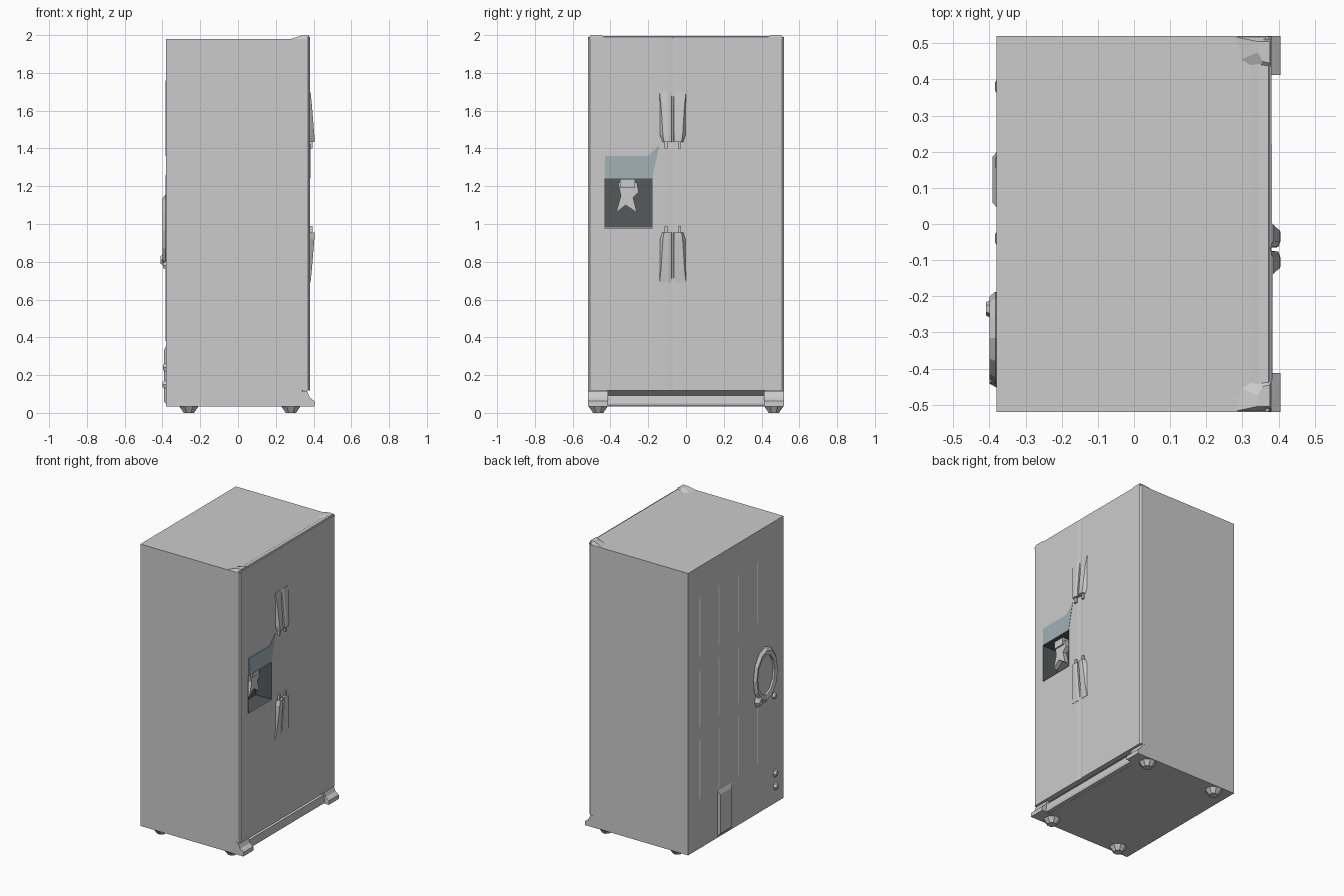
import bpy, bmesh, math

if "Cube" in bpy.data.objects:
    bpy.data.objects.remove(bpy.data.objects["Cube"])


def material(name, rgb):
    m = bpy.data.materials.new(name)
    m.diffuse_color = (*rgb, 1)
    m.use_nodes = True
    m.node_tree.nodes["Principled BSDF"].inputs["Base Color"].default_value = m.diffuse_color
    return m


DARK = material("dark_plastic", (0.09, 0.10, 0.105))
TEAL = material("panel_tint", (0.36, 0.44, 0.46))


def loft(name, loops, mat=None, cap_end=True):
    """Skin a stack of equal-length 3D loops and cap the ends."""
    bm = bmesh.new()
    rings = [[bm.verts.new(p) for p in loop] for loop in loops]
    n = len(rings[0])
    for a, b in zip(rings, rings[1:]):
        for i in range(n):
            bm.faces.new((a[i], a[(i + 1) % n], b[(i + 1) % n], b[i]))
    bm.faces.new(rings[0])
    if cap_end:
        bm.faces.new(rings[-1])
    bmesh.ops.recalc_face_normals(bm, faces=bm.faces)
    me = bpy.data.meshes.new(name)
    bm.to_mesh(me)
    bm.free()
    ob = bpy.data.objects.new(name, me)
    bpy.context.collection.objects.link(ob)
    if mat:
        me.materials.append(mat)
    return ob


def prism(name, pts, axis, a, b, mat=None, cap_end=True):
    """Extrude a 2D outline along an axis (0 = x, 1 = y, 2 = z)."""
    def loop(v):
        return [(*p[:axis], v, *p[axis:]) for p in pts]
    return loft(name, [loop(a), loop(b)], mat, cap_end)


def rect(u0, u1, v0, v1):
    return [(u0, v0), (u1, v0), (u1, v1), (u0, v1)]


def box(name, x0, x1, y0, y1, z0, z1, mat=None, cap_end=True):
    return prism(name, rect(y0, y1, z0, z1), 0, x0, x1, mat, cap_end)


# Cabinet with a setback under the doors
cabinet = prism("cabinet", [(-.38, .035), (.34, .035), (.34, .118), (.364, .118),
                            (.364, 1.98), (-.38, 1.98)], 1, -.52, .52)

# Two doors meeting at a shallow V seam
SEAM = -.07
left_door = prism("left_door", [(.364, -.52), (.371, -.519), (.38, -.508), (.382, -.10),
                                (.379, SEAM), (.364, SEAM)], 2, .118, 1.99)
right_door = prism("right_door", [(.364, SEAM), (.379, SEAM), (.382, -.04),
                                  (.38, .508), (.371, .519), (.364, .52)], 2, .118, 1.99)

# Dispenser recess cut through door and cabinet, with a dark liner
cutter = box("recess_cutter", .26, .5, -.432, -.178, .98, 1.24)
cutter.hide_render = True
cutter.hide_viewport = False
cutter.display_type = 'WIRE'
for ob in (cabinet, left_door):
    mod = ob.modifiers.new("recess", 'BOOLEAN')
    mod.object = cutter
    mod.operation = 'DIFFERENCE'
    mod.solver = 'EXACT'
box("dispenser_liner", .262, .382, -.43, -.18, .982, 1.238, DARK, cap_end=False)
prism("dispenser_lever", [(-.36, 1.22), (-.345, 1.15), (-.37, 1.06), (-.32, 1.10),
                          (-.26, 1.06), (-.28, 1.14), (-.25, 1.17), (-.26, 1.22)], 0, .315, .345)
box("dispenser_spout", .29, .355, -.35, -.27, 1.19, 1.238)
prism("control_panel", [(-.43, 1.24), (-.18, 1.24), (-.14, 1.42), (-.20, 1.36), (-.43, 1.36)],
      0, .375, .3835, TEAL)

# Handles: tapered wedges either side of the seam, mirrored top to bottom
for row in ("upper", "lower"):
    for side, s in (("left", -1), ("right", 1)):
        sections = []
        for z, w0, w1, x in ((1.70, .074, .070, .384), (1.63, .072, .062, .391),
                             (1.47, .072, .052, .404), (1.435, .058, .046, .405)):
            z = z if row == "upper" else 2.39 - z
            sections.append([(.376, SEAM + s * .004, z), (x - .006, SEAM + s * .006, z),
                             (x, SEAM + s * .022, z), (x, SEAM + s * w1, z),
                             (.376, SEAM + s * w0, z)])
        loft(f"{row}_{side}_handle", sections)
        za, zb = (1.40, 1.44) if row == "upper" else (.95, .99)
        y = SEAM + s * .035
        box(f"{row}_{side}_handle_tip", .378, .394, y - .008, y + .008, za, zb)

# Top trim strip and hinge covers
prism("top_trim", [(.322, 1.979), (.345, 1.991), (.372, 1.994), (.38, 1.985), (.364, 1.979)],
      1, -.51, .51)
for side, s in (("left", -1), ("right", 1)):
    low = [(.278, .518), (.295, .455), (.345, .425), (.38, .425), (.38, .518)]
    top = [(.340, .505), (.343, .475), (.355, .45), (.376, .445), (.376, .505)]
    loft(f"{side}_hinge_cover", [[(x, s * y, 1.979) for x, y in low],
                                 [(x, s * y, 2.0) for x, y in top]])

# Kick plate with dark gap, and front corner brackets
prism("kick_plate", [(.335, .036), (.368, .036), (.372, .05), (.366, .092), (.335, .092)],
      1, -.42, .42)
box("kick_gap", .335, .345, -.42, .42, .09, .119, DARK)
for side, s in (("left", -1), ("right", 1)):
    prism(f"{side}_corner_bracket", [(.30, .034), (.405, .034), (.405, .062), (.38, .082),
                                     (.365, .117), (.33, .117)], 1,
          *sorted((s * .412, s * .52)))

# Four tapered octagonal feet
for row, cx in (("back", -.26), ("front", .28)):
    for side, cy in (("left", -.465), ("right", .465)):
        loft(f"{row}_{side}_foot",
             [[(cx + r * math.cos((i + .5) * math.pi / 4), cy + r * math.sin((i + .5) * math.pi / 4), z)
               for i in range(8)] for r, z in ((.03, 0), (.038, .012), (.057, .037))])

# Back: faint pressed ribs, lower cover, hose loop and fittings
for col, y in enumerate((.38, .17, -.04, -.25)):
    for row, (z0, z1) in enumerate(((.36, .80), (.86, 1.28), (1.34, 1.78))):
        if col == 3 and row == 1:
            continue
        loft(f"back_rib_{col}_{row}", [[(-.379, y + a, b) for a, b in rect(-.02, .02, z0, z1)],
                                       [(-.384, y + a, b) for a, b in
                                        rect(-.012, .012, z0 + .03, z1 - .03)]])
loft("back_cover", [[(-.379, a, b) for a, b in rect(.045, .20, .045, .36)],
                    [(-.392, a, b) for a, b in rect(.06, .185, .06, .33)]])
bpy.ops.mesh.primitive_torus_add(major_segments=12, minor_segments=5, major_radius=.108,
                                 minor_radius=.02, location=(-.383, -.315, .965),
                                 rotation=(0, math.pi / 2, 0))
hose = bpy.context.object
hose.name = "hose_loop"
hose.scale = (1.5, 1, .9)


def fitting(name, y, z, r, h):
    """Short tapered stub on the back panel."""
    loft(name, [[(x, y + q * math.cos(i * math.pi / 3), z + 1.3 * q * math.sin(i * math.pi / 3))
                 for i in range(6)] for q, x in ((r, -.378), (r * .55, -.38 - h))])


fitting("hose_end", -.235, .81, .033, .03)
fitting("hose_clip", -.415, .78, .02, .018)
fitting("water_inlet", -.43, .24, .024, .016)
fitting("water_valve", -.43, .15, .022, .02)
